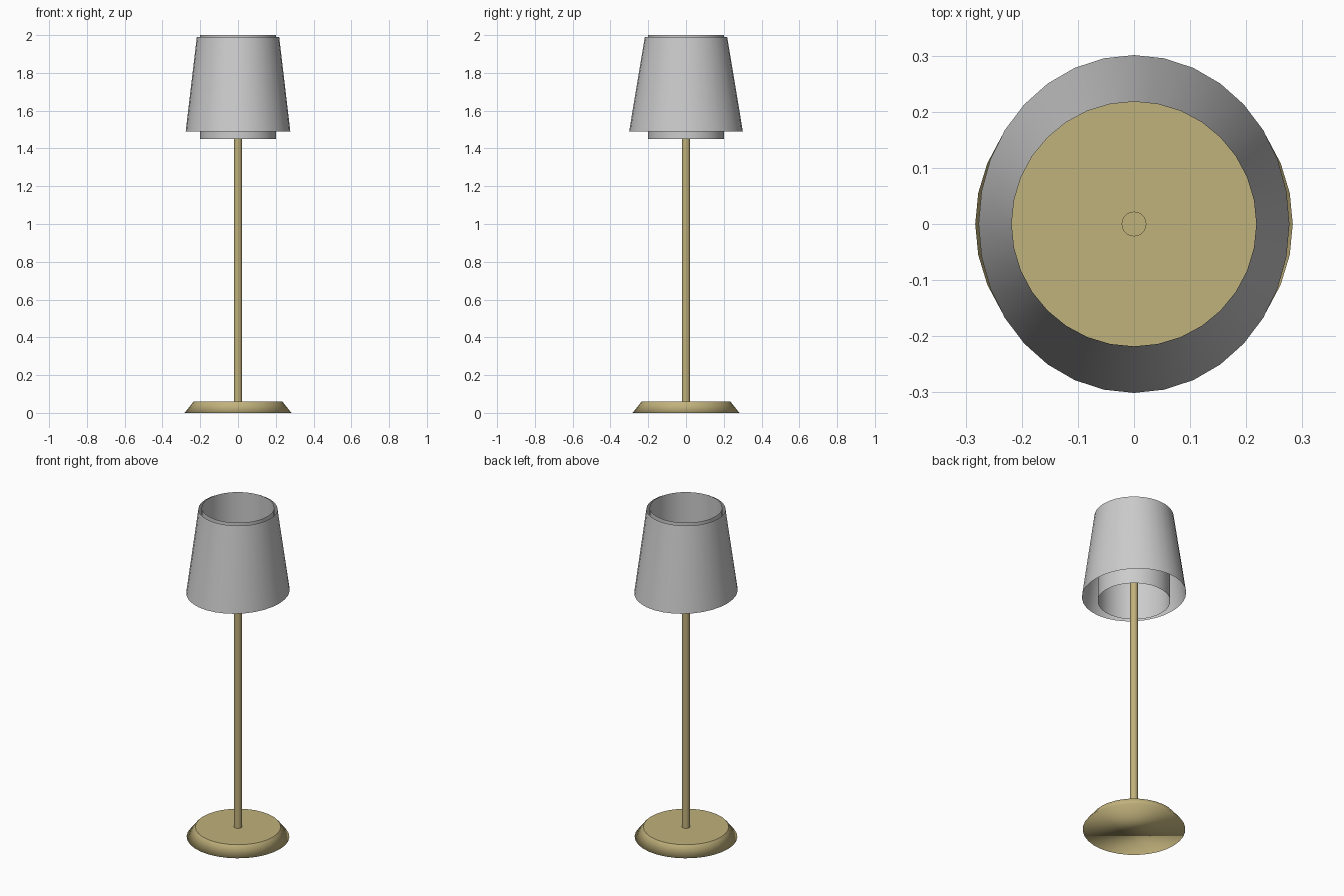
import bpy, bmesh
from math import cos, sin, tau

if "Cube" in bpy.data.objects:
    bpy.data.objects.remove(bpy.data.objects["Cube"])

SIDES = 32

brass = bpy.data.materials.new("brass")
brass.diffuse_color = (0.53, 0.44, 0.2, 1)
brass.use_nodes = True
brass.node_tree.nodes["Principled BSDF"].inputs["Base Color"].default_value = brass.diffuse_color


def lathe(name, rings, cap_bottom=False, cap_top=False, smooth_bottom=False, mat=None):
    """Loft elliptical rings (rx, ry, z), optionally closing the ends."""
    bm = bmesh.new()
    loops = []
    for rx, ry, z in rings:
        loops.append([bm.verts.new((rx * cos(tau * i / SIDES), ry * sin(tau * i / SIDES), z))
                      for i in range(SIDES)])
    for a, b in zip(loops, loops[1:]):
        for i in range(SIDES):
            j = (i + 1) % SIDES
            bm.faces.new((a[i], a[j], b[j], b[i])).smooth = True
    if cap_bottom:
        bm.faces.new(loops[0][::-1]).smooth = smooth_bottom
    if cap_top:
        bm.faces.new(loops[-1])
    # Keep the rims of flat caps sharp
    for e in bm.edges:
        if len(e.link_faces) == 2 and not all(f.smooth for f in e.link_faces):
            e.smooth = False
    mesh = bpy.data.meshes.new(name)
    bm.to_mesh(mesh)
    bm.free()
    obj = bpy.data.objects.new(name, mesh)
    bpy.context.collection.objects.link(obj)
    if mat:
        mesh.materials.append(mat)
    return obj


# Bevelled foot, its underside blending smoothly into the slope
lathe("base", [(0.283, 0.283, 0.0), (0.235, 0.235, 0.06)],
      cap_bottom=True, cap_top=True, smooth_bottom=True, mat=brass)

# Pole, ending inside the shade
lathe("pole", [(0.022, 0.022, 0.05), (0.022, 0.022, 1.72)],
      cap_bottom=True, cap_top=True, mat=brass)

# Open inner sleeve, a thin sheet
lathe("inner_sleeve", [(0.2, 0.2, 1.45), (0.2, 0.2, 2.0)])

# Open outer shade: round at the top, slightly oval at the bottom
lathe("outer_shade", [(0.277, 0.301, 1.49), (0.218, 0.218, 1.99)])
